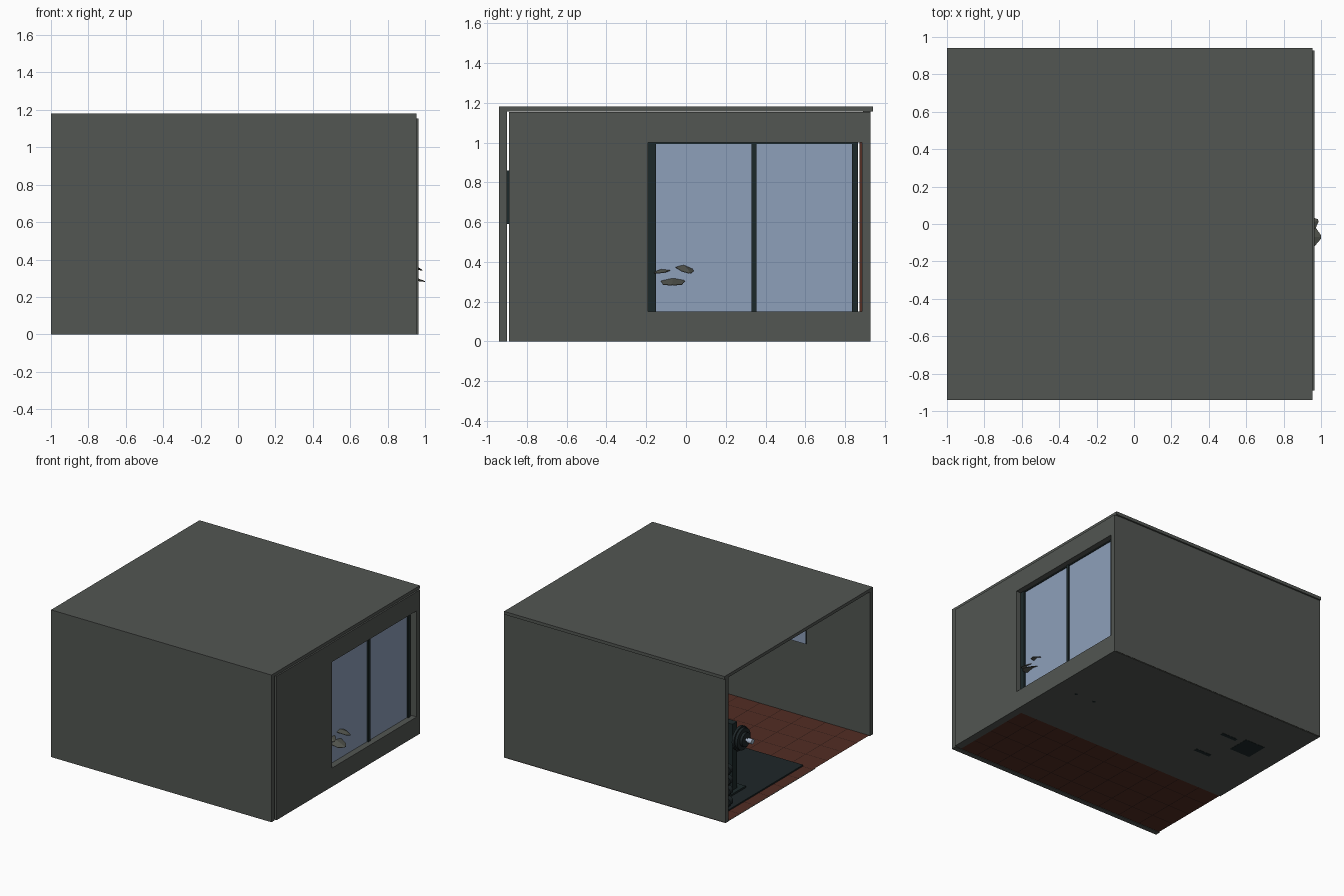
import bpy, bmesh, math
from mathutils import Vector, Matrix

if "Cube" in bpy.data.objects:
    bpy.data.objects.remove(bpy.data.objects["Cube"], do_unlink=True)


def material(name, *rgb):
    m = bpy.data.materials.new(name)
    m.use_nodes = True
    m.diffuse_color = (*rgb, 1)
    m.node_tree.nodes["Principled BSDF"].inputs["Base Color"].default_value = (*rgb, 1)
    return m


PLASTER = material("grey_plaster", 0.085, 0.093, 0.085)
GLASS = material("blue_glass", 0.27, 0.35, 0.49)
TILE = material("brown_tile", 0.085, 0.026, 0.017)
GROUT = material("dark_grout", 0.03, 0.011, 0.008)
RUBBER = material("dark_rubber", 0.013, 0.02, 0.022)
METAL = material("black_metal", 0.012, 0.022, 0.023)
STEEL = material("bright_steel", 0.4, 0.48, 0.6)
LEAF = material("grey_green_leaf", 0.09, 0.095, 0.08)


def finish(name, bm, mats, smooth=False):
    bmesh.ops.recalc_face_normals(bm, faces=bm.faces)
    mesh = bpy.data.meshes.new(name)
    bm.to_mesh(mesh)
    bm.free()
    for m in mats:
        mesh.materials.append(m)
    ob = bpy.data.objects.new(name, mesh)
    bpy.context.collection.objects.link(ob)
    if smooth:
        bpy.ops.object.select_all(action="DESELECT")
        ob.select_set(True)
        bpy.context.view_layer.objects.active = ob
        bpy.ops.object.shade_smooth_by_angle(angle=math.radians(40))
    return ob


def box(name, x, y, z, mat):
    """Box from a (low, high) range on each axis."""
    lo, hi = Vector((x[0], y[0], z[0])), Vector((x[1], y[1], z[1]))
    bm = bmesh.new()
    bmesh.ops.create_cube(bm, size=1, matrix=Matrix.Translation((lo + hi) / 2)
                          @ Matrix.Diagonal((*(hi - lo), 1)))
    return finish(name, bm, [mat])


def rod(name, a, b, r1, mat, r2=None, sides=20):
    """Cylinder or cone between two points."""
    a, b = Vector(a), Vector(b)
    turn = (b - a).to_track_quat("Z", "Y").to_matrix().to_4x4()
    bm = bmesh.new()
    bmesh.ops.create_cone(bm, cap_ends=True, segments=sides, radius1=r1,
                          radius2=r1 if r2 is None else r2, depth=(b - a).length,
                          matrix=Matrix.Translation((a + b) / 2) @ turn)
    return finish(name, bm, [mat], True)


# Shell: roof, front and back walls
box("roof", (-1, 0.955), (-0.94, 0.94), (1.155, 1.18), PLASTER)
box("front_wall", (-1, 0.955), (-0.94, -0.9), (0, 1.155), PLASTER)
box("back_wall", (-1, 0.905), (0.89, 0.927), (0, 1.155), PLASTER)

# Side wall with the window opening
WY, WZ = (-0.19, 0.885), (0.15, 1.0)


def ring(bm, y, z):
    corners = ((y[0], z[0]), (y[1], z[0]), (y[1], z[1]), (y[0], z[1]))
    return [bm.verts.new((0.965, *c)) for c in corners]


bm = bmesh.new()
outer, inner = ring(bm, (-0.89, 0.927), (0, 1.153)), ring(bm, WY, WZ)
for i in range(4):
    j = (i + 1) % 4
    bm.faces.new((outer[i], outer[j], inner[j], inner[i]))
grown = bmesh.ops.extrude_face_region(bm, geom=bm.faces[:])["geom"]
bmesh.ops.translate(bm, vec=(-0.06, 0, 0),
                    verts=[g for g in grown if isinstance(g, bmesh.types.BMVert)])
finish("window_wall", bm, [PLASTER])

# Window panes and frame
box("window_glass", (0.91, 0.914), (-0.17, 0.85), WZ, GLASS)
for name, y in (("front", (-0.19, -0.15)), ("middle", (0.33, 0.355)), ("back", (0.835, 0.866))):
    box(f"window_{name}_post", (0.9, 0.925), y, WZ, METAL)
box("window_top_rail", (0.9, 0.92), (-0.19, 0.866), (0.992, 1.0), METAL)

# Tiled floor with grout lines, and the screed under its back half
bm = bmesh.new()
bmesh.ops.create_grid(bm, x_segments=10, y_segments=10, size=1,
                      matrix=Matrix.Translation((-0.025, 0, 0.004))
                      @ Matrix.Diagonal((0.97, 0.93, 1, 1)))
tiles = set(bm.faces)
bmesh.ops.inset_individual(bm, faces=bm.faces[:], thickness=0.004)
for f in bm.faces:
    f.material_index = 0 if f in tiles else 1
finish("tiled_floor", bm, [TILE, GROUT])
box("floor_screed", (-1, 0.91), (-0.21, 0.89), (0.0015, 0.003), PLASTER)
box("exercise_mat", (-0.906, 0.88), (-0.19, 0.88), (0.005, 0.016), RUBBER)

# Wooden door on the back wall
box("wood_door", (0.45, 0.85), (0.872, 0.89), (0.02, 1.03), TILE)

# Wall screen
box("screen_case", (-0.44, 0.2), (-0.9, -0.89), (0.59, 0.86), METAL)
box("screen_panel", (-0.438, 0.198), (-0.89, -0.887), (0.592, 0.858), GLASS)

# Weight tower
box("tower_base", (-0.79, -0.61), (0.37, 0.55), (0, 0.03), METAL)
box("tower_post", (-0.755, -0.65), (0.43, 0.49), (0.03, 0.56), METAL)

# Bench with barbell on a rack
BX, BAR_Y, BAR_Z = -0.49, 0.44, 0.44
for name, y in (("front", 0.2), ("back", 0.5)):
    box(f"bench_{name}_foot", (BX - 0.07, BX + 0.07), (y - 0.015, y + 0.015), (0, 0.03), METAL)
    box(f"bench_{name}_leg", (BX - 0.015, BX + 0.015), (y - 0.015, y + 0.015), (0.03, 0.14), METAL)
box("bench_pad", (BX - 0.05, BX + 0.05), (0.05, 0.52), (0.14, 0.175), RUBBER)
rod("barbell_bar", (BX - 0.4, BAR_Y, BAR_Z), (BX + 0.4, BAR_Y, BAR_Z), 0.012, STEEL)
for side, s in (("right", -1), ("left", 1)):
    box(f"rack_{side}_upright", (BX + s * 0.17 - 0.015, BX + s * 0.17 + 0.015),
        (BAR_Y + 0.01, BAR_Y + 0.04), (0.016, 0.5), METAL)
    for i, r in enumerate((0.095, 0.085, 0.055)):
        x = BX + s * (0.29 + i * 0.022)
        rod(f"{side}_plate_{i + 1}", (x, BAR_Y, BAR_Z), (x + s * 0.02, BAR_Y, BAR_Z),
            r, RUBBER, sides=28)
    rod(f"barbell_{side}_cap", (BX + s * 0.37, BAR_Y, BAR_Z), (BX + s * 0.41, BAR_Y, BAR_Z),
        0.02, STEEL)

# Dumbbell rack along the back wall
for x in (-0.84, -0.3):
    box("rack_end_frame", (x - 0.012, x + 0.012), (0.72, 0.8), (0.016, 0.36), METAL)
for tier in range(4):
    z = 0.055 + tier * 0.085
    box("rack_shelf", (-0.88, -0.26), (0.69, 0.83), (z - 0.037, z - 0.03), METAL)
    for i in range(6):
        x = -0.86 + i * 0.115
        rod("dumbbell_grip", (x, 0.69, z), (x, 0.83, z), 0.01, STEEL, sides=8)
        for y in (0.68, 0.8):
            rod("dumbbell_head", (x, y, z), (x, y + 0.04, z), 0.035, RUBBER, sides=12)

# Treadmill beside the window
box("treadmill_deck", (0.58, 0.79), (-0.02, 0.5), (0.03, 0.065), METAL)
for x in (0.6, 0.77):
    rod("treadmill_foot", (x, 0.26, 0), (x, 0.26, 0.04), 0.012, METAL)
    rod("treadmill_upright", (x, 0.45, 0.06), (x, 0.48, 0.42), 0.012, METAL)
box("treadmill_console", (0.58, 0.79), (0.45, 0.5), (0.41, 0.46), METAL)

# Potted plant whose leaves reach past the window
CROWN = Vector((0.8, -0.06, 0.36))
rod("plant_pot", (0.8, -0.06, 0.016), (0.8, -0.06, 0.18), 0.05, TILE, 0.07)
rod("plant_stem", (0.8, -0.06, 0.17), CROWN, 0.008, LEAF, sides=8)


def leaf(tip, width, droop):
    """Broad leaf, bowed upward, running from the crown to its tip."""
    tip = Vector(tip)
    side = Vector((0, 0, 1)).cross(tip - CROWN).normalized() * width / 2
    bm = bmesh.new()
    rows = []
    for t, w in ((0, 0.1), (0.3, 0.6), (0.6, 1), (0.85, 0.8), (1, 0.15)):
        mid = CROWN.lerp(tip, t) + Vector((0, 0, droop * math.sin(math.pi * t)))
        fold = Vector((0, 0, -0.012 * w))
        rows.append([bm.verts.new(p) for p in
                     (mid - side * w + fold, mid, mid + side * w + fold)])
    for a, b in zip(rows, rows[1:]):
        for i in range(2):
            bm.faces.new((a[i], a[i + 1], b[i + 1], b[i]))
    ob = finish("plant_leaf", bm, [LEAF])
    ob.modifiers.new("thickness", "SOLIDIFY").thickness = 0.003


leaf((1.0, -0.07, 0.285), 0.12, 0.0)
leaf((0.985, 0.02, 0.345), 0.085, 0.035)
leaf((0.955, -0.15, 0.345), 0.08, 0.02)
for k in range(5):
    a = math.radians(100 + k * 40)
    leaf(CROWN + Vector((math.cos(a) * 0.15, math.sin(a) * 0.15, -0.03)), 0.09, 0.04)
